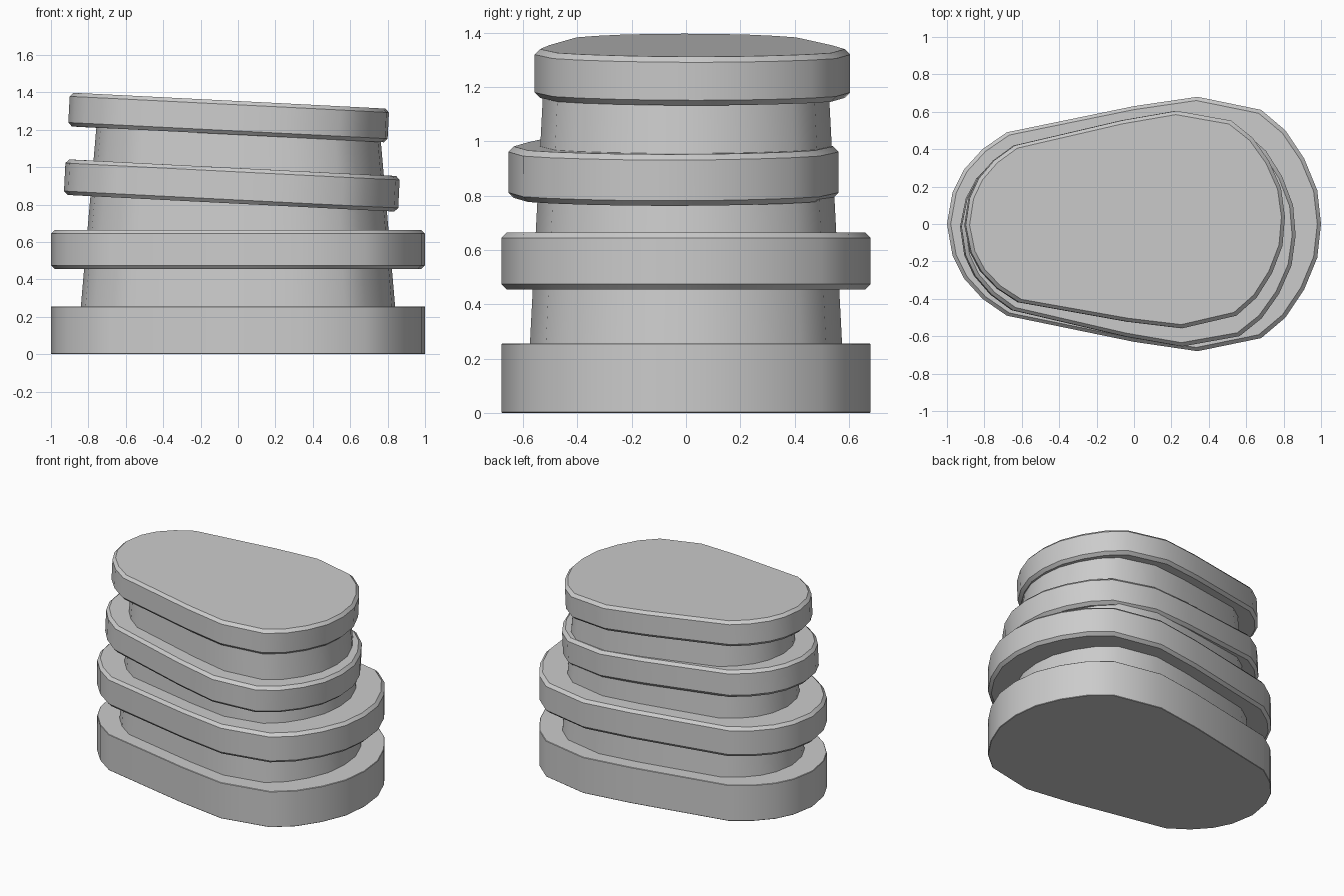
import bpy, bmesh
from math import radians

if "Cube" in bpy.data.objects:
    bpy.data.objects.remove(bpy.data.objects["Cube"])

# Egg-shaped half outline, mirrored across y = 0
HALF = [(-1, 0), (-0.97, 0.17), (-0.91, 0.29), (-0.81, 0.40), (-0.68, 0.49),
        (0, 0.63), (0.34, 0.68), (0.68, 0.61), (0.81, 0.50), (0.91, 0.35),
        (0.98, 0.18), (1, 0)]
OUTLINE = HALF + [(x, -y) for x, y in HALF[-2:0:-1]]


def loft(name, levels, location=(0, 0, 0), tilt=0, turn=0):
    """Stack scaled outlines; levels are (z, x scale, y scale)."""
    bm = bmesh.new()
    rings = [[bm.verts.new((x * sx, y * sy, z)) for x, y in OUTLINE]
             for z, sx, sy in levels]
    n = len(OUTLINE)
    for a, b in zip(rings, rings[1:]):
        for i in range(n):
            j = (i + 1) % n
            bm.faces.new((a[i], a[j], b[j], b[i]))
    bm.faces.new(rings[0])
    bm.faces.new(rings[-1])
    bmesh.ops.recalc_face_normals(bm, faces=bm.faces)
    mesh = bpy.data.meshes.new(name)
    bm.to_mesh(mesh)
    bm.free()
    ob = bpy.data.objects.new(name, mesh)
    ob.location = location
    ob.rotation_euler = (0, radians(tilt), radians(turn))
    bpy.context.collection.objects.link(ob)
    bpy.ops.object.select_all(action='DESELECT')
    ob.select_set(True)
    bpy.context.view_layer.objects.active = ob
    bpy.ops.object.shade_smooth_by_angle(angle=radians(30))
    return ob


def slab(name, size, height, location, chamfer=0.02, tilt=0, turn=0):
    """Plate with chamfered top and bottom rims, centred on its location."""
    h, sx, sy = height / 2, size - chamfer, size - chamfer / 0.68
    loft(name, [(-h, sx, sy), (-h + chamfer, size, size),
                (h - chamfer, size, size), (h, sx, sy)], location, tilt, turn)


# Slabs from bottom to top; the upper two sit slightly crooked
slab("base_slab", 1.0, 0.256, (0, 0, 0.128), chamfer=0.003)
slab("lower_slab", 1.0, 0.21, (0, 0, 0.56))
slab("middle_slab", 0.895, 0.19, (-0.033, -0.038, 0.902), tilt=2.9, turn=-1.5)
slab("top_slab", 0.855, 0.18, (-0.05, 0.016, 1.265), tilt=2.9, turn=1.5)

# Tapered core visible in the gaps between the slabs
loft("core", [(0.2, 0.845, 0.85), (1.24, 0.755, 0.77)])
